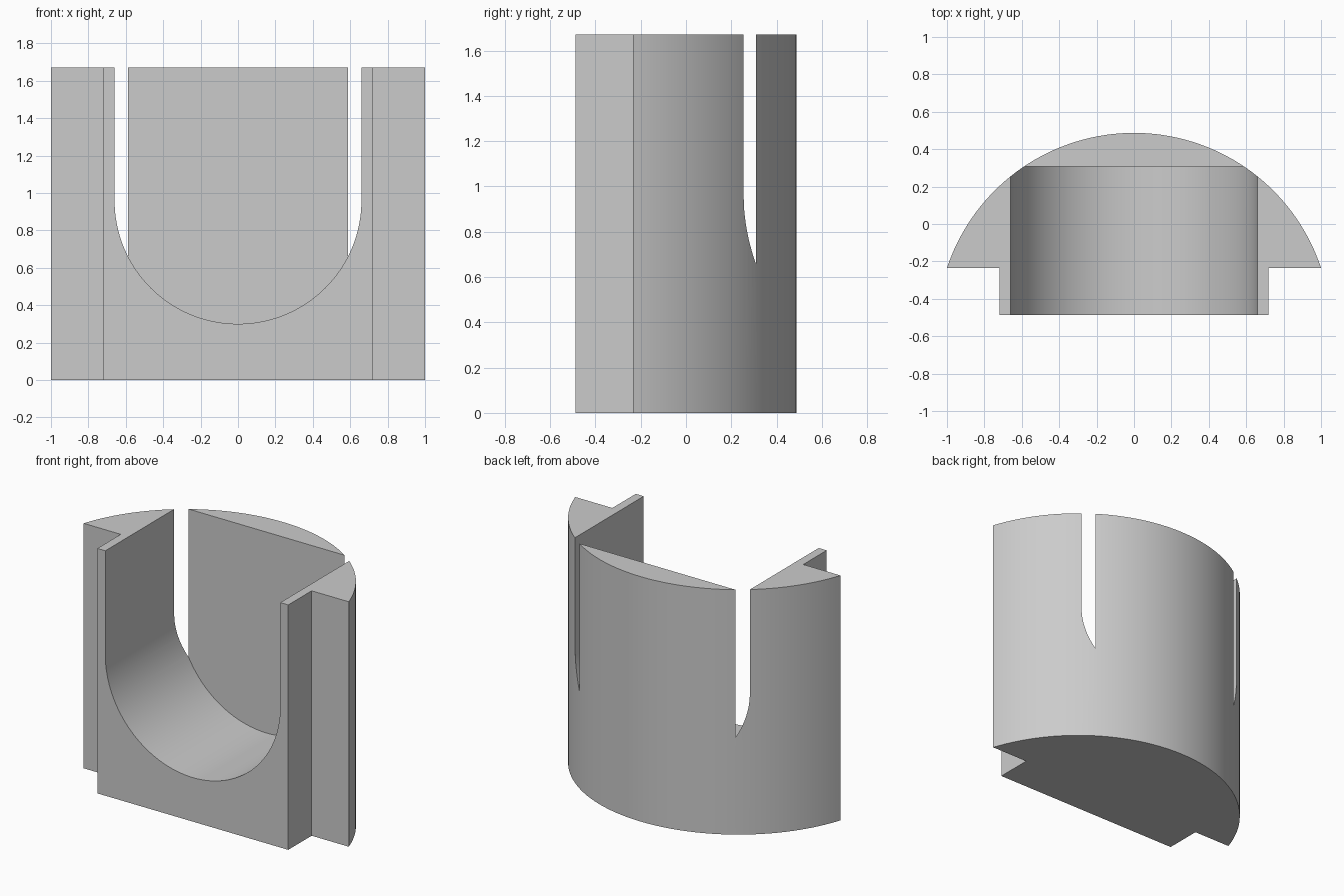
import bpy, bmesh
from math import sin, cos, asin, pi, radians

HEIGHT = 1.67
FRONT, STEP, BACK = -0.487, -0.235, 0.487   # y of tongue face, shoulders, rear crown
TONGUE = 0.72                               # half width of the front tongue
SLOT = 0.66                                 # channel radius
SLOT_BACK = 0.308

cube = bpy.data.objects.get("Cube")
if cube:
    bpy.data.objects.remove(cube, do_unlink=True)


def material(name, value):
    mat = bpy.data.materials.new(name)
    mat.use_nodes = True
    color = (value, value, value, 1)
    mat.diffuse_color = color
    mat.node_tree.nodes["Principled BSDF"].inputs["Base Color"].default_value = color
    return mat


def prism(name, points, offset, mat):
    """Extrude a closed outline along the offset vector."""
    bm = bmesh.new()
    face = bm.faces.new([bm.verts.new(p) for p in points])
    top = bmesh.ops.extrude_face_region(bm, geom=[face])["geom"]
    verts = [g for g in top if isinstance(g, bmesh.types.BMVert)]
    bmesh.ops.translate(bm, vec=offset, verts=verts)
    bmesh.ops.recalc_face_normals(bm, faces=bm.faces)
    mesh = bpy.data.meshes.new(name)
    bm.to_mesh(mesh)
    bm.free()
    mesh.materials.append(mat)
    obj = bpy.data.objects.new(name, mesh)
    bpy.context.collection.objects.link(obj)
    return obj


grey = material("plain grey", 0.6)

# Body plan: rounded back, two shoulders and a front tongue
rise = BACK - STEP
radius = (1 + rise ** 2) / (2 * rise)
half = asin(1 / radius)
steps = 96
angles = [half - 2 * half * i / steps for i in range(steps + 1)]
plan = [(radius * sin(a), BACK - radius + radius * cos(a), 0) for a in angles]
plan += [(-TONGUE, STEP, 0), (-TONGUE, FRONT, 0), (TONGUE, FRONT, 0), (TONGUE, STEP, 0)]
body = prism("slotted_block", plan, (0, 0, HEIGHT), grey)

# Round-bottomed channel, open at the front and top
start, centre = FRONT - 0.1, 0.3 + SLOT
outline = [(-SLOT * cos(pi * i / 64), start, centre - SLOT * sin(pi * i / 64)) for i in range(65)]
outline += [(SLOT, start, HEIGHT + 0.2), (-SLOT, start, HEIGHT + 0.2)]
cutter = prism("channel_cutter", outline, (0, SLOT_BACK - start, 0), grey)
cutter.hide_render = True

cut = body.modifiers.new("channel", "BOOLEAN")
cut.operation = "DIFFERENCE"
cut.solver = "EXACT"
cut.object = cutter

bpy.ops.object.select_all(action="DESELECT")
body.select_set(True)
bpy.context.view_layer.objects.active = body
bpy.ops.object.modifier_apply(modifier=cut.name)
bpy.data.objects.remove(cutter, do_unlink=True)
bpy.ops.object.shade_smooth_by_angle(angle=radians(30))
